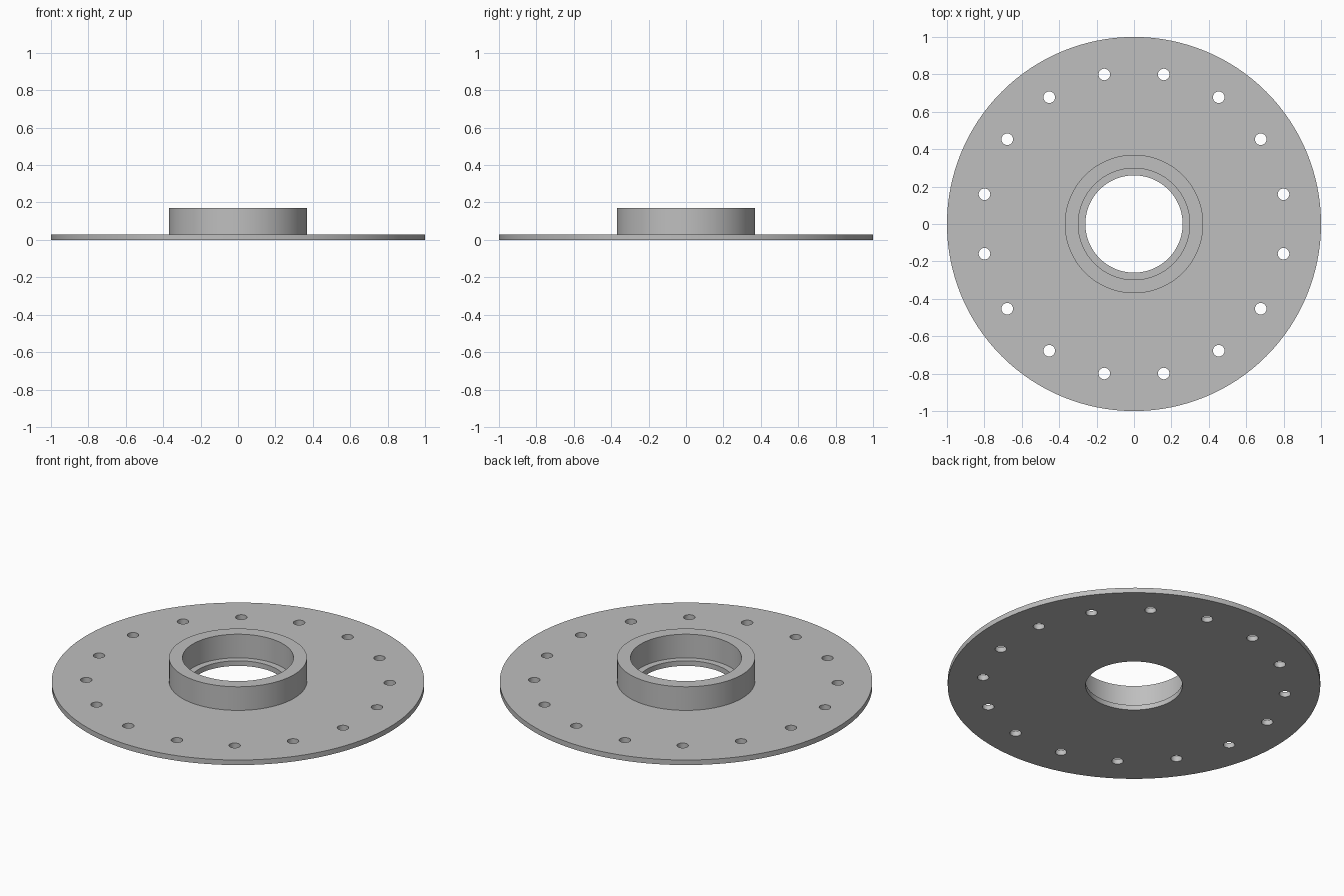
import bpy, bmesh, math
from mathutils import Matrix

if "Cube" in bpy.data.objects:
    bpy.data.objects.remove(bpy.data.objects["Cube"])

SEGMENTS = 128
HOLES = 16
HOLE_CIRCLE = 0.815
HOLE_RADIUS = 0.031

steel = bpy.data.materials.new("light_grey_metal")
steel.diffuse_color = (0.52, 0.52, 0.52, 1)
steel.use_nodes = True
steel.node_tree.nodes["Principled BSDF"].inputs["Base Color"].default_value = steel.diffuse_color


def make_object(name, bm):
    bmesh.ops.recalc_face_normals(bm, faces=bm.faces)
    mesh = bpy.data.meshes.new(name)
    bm.to_mesh(mesh)
    bm.free()
    obj = bpy.data.objects.new(name, mesh)
    bpy.context.collection.objects.link(obj)
    return obj


def lathe(name, profile):
    """Revolve a closed (radius, height) profile around z."""
    bm = bmesh.new()
    rings = []
    for i in range(SEGMENTS):
        a = 2 * math.pi * i / SEGMENTS
        rings.append([bm.verts.new((r * math.cos(a), r * math.sin(a), z))
                      for r, z in profile])
    n = len(profile)
    for i in range(SEGMENTS):
        p, q = rings[i], rings[(i + 1) % SEGMENTS]
        for j in range(n):
            k = (j + 1) % n
            bm.faces.new((p[j], q[j], q[k], p[k]))
    return make_object(name, bm)


# Flange plate with raised hub and a stepped bore
flange = lathe("flange_with_hub", [
    (0.26, 0.0), (1.0, 0.0), (1.0, 0.03), (0.37, 0.03),
    (0.37, 0.17), (0.298, 0.17), (0.298, 0.03), (0.26, 0.03)])
flange.data.materials.append(steel)

# Ring of bolt hole cutters
bm = bmesh.new()
for i in range(HOLES):
    a = 2 * math.pi * (i + 0.5) / HOLES
    spot = Matrix.Translation((HOLE_CIRCLE * math.cos(a),
                               HOLE_CIRCLE * math.sin(a), 0.015))
    bmesh.ops.create_cone(bm, cap_ends=True, segments=32, radius1=HOLE_RADIUS,
                          radius2=HOLE_RADIUS, depth=0.1, matrix=spot)
cutter = make_object("bolt_hole_cutter", bm)
cutter.data.materials.append(steel)
cutter.hide_render = True

# Drill the bolt holes
drill = flange.modifiers.new("bolt_holes", 'BOOLEAN')
drill.operation = 'DIFFERENCE'
drill.solver = 'EXACT'
drill.object = cutter
bpy.context.view_layer.objects.active = flange
flange.select_set(True)
bpy.ops.object.modifier_apply(modifier=drill.name)
bpy.data.objects.remove(cutter)

# Smooth round walls, crisp rims
bpy.ops.object.shade_smooth_by_angle(angle=math.radians(30))
